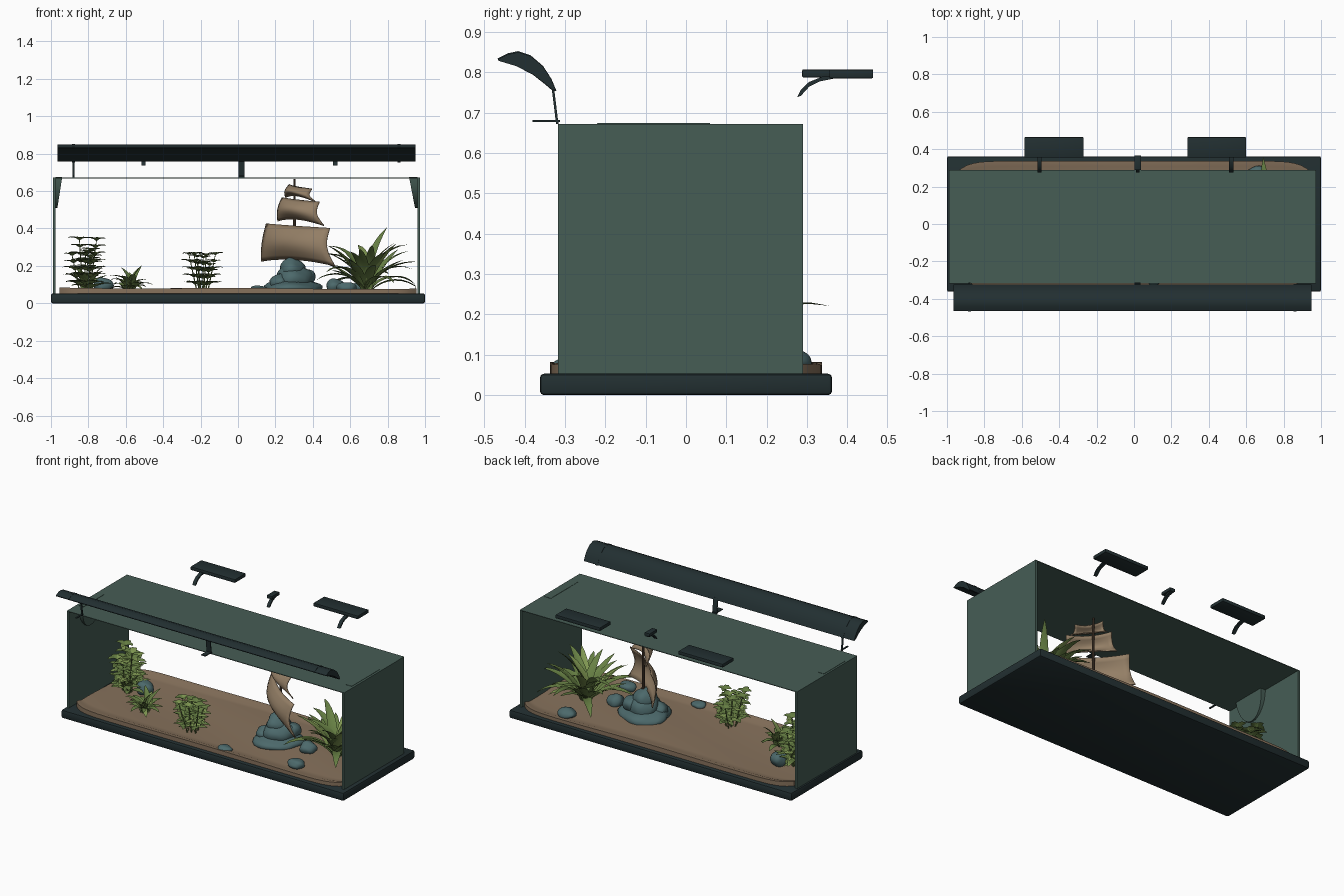
import bpy, bmesh, math, random
from mathutils import Vector, Matrix

if "Cube" in bpy.data.objects:
    bpy.data.objects.remove(bpy.data.objects["Cube"])
random.seed(4)


def material(name, rgb):
    m = bpy.data.materials.new(name)
    lin = [(c / 255 / 12.92) if c < 11 else ((c / 255 + 0.055) / 1.055) ** 2.4 for c in rgb]
    m.diffuse_color = (*lin, 1)
    m.use_nodes = True
    m.node_tree.nodes["Principled BSDF"].inputs["Base Color"].default_value = m.diffuse_color
    return m


FRAME = material("dark frame", (34, 47, 49))
GLASS = material("green glass", (70, 93, 85))
ROCK = material("teal rock", (76, 105, 107))
SAND = material("sand", (135, 114, 92))
SAIL = material("sail cloth", (148, 127, 102))
WOOD = material("dark wood", (82, 66, 52))
LEAF = material("leaf green", (103, 128, 68))
LEAF2 = material("light leaf", (128, 152, 82))


def finish(name, bm, mats, angle=35):
    me = bpy.data.meshes.new(name)
    bm.to_mesh(me)
    bm.free()
    ob = bpy.data.objects.new(name, me)
    bpy.context.collection.objects.link(ob)
    for m in (mats if isinstance(mats, list) else [mats]):
        me.materials.append(m)
    for p in me.polygons:
        p.use_smooth = True
    me.set_sharp_from_angle(angle=math.radians(angle))
    return ob


def box(name, x, y, z, mat, bevel=0):
    bm = bmesh.new()
    c = Vector((sum(x) / 2, sum(y) / 2, sum(z) / 2))
    bmesh.ops.create_cube(bm, size=1, matrix=Matrix.Translation(c) @ Matrix.Diagonal(
        (x[1] - x[0], y[1] - y[0], z[1] - z[0], 1)))
    if bevel:
        bmesh.ops.bevel(bm, geom=bm.edges[:], offset=bevel, segments=2, profile=0.5, affect='EDGES')
    return finish(name, bm, mat)


def prism(name, profile, x0, x1, mat):
    """Extrude a (y, z) outline along x."""
    bm = bmesh.new()
    f = bm.faces.new([bm.verts.new((x0, y, z)) for y, z in profile])
    r = bmesh.ops.extrude_face_region(bm, geom=[f])
    vs = [v for v in r["geom"] if isinstance(v, bmesh.types.BMVert)]
    bmesh.ops.translate(bm, verts=vs, vec=(x1 - x0, 0, 0))
    bmesh.ops.recalc_face_normals(bm, faces=bm.faces[:])
    return finish(name, bm, mat)


# tank: base, two end panes and lid (front and back are open)
box("base", (-1, 1), (-0.362, 0.362), (0, 0.053), FRAME, 0.01)
box("left_pane", (-0.99, -0.976), (-0.317, 0.29), (0.05, 0.67), GLASS)
box("right_pane", (0.959, 0.974), (-0.317, 0.29), (0.05, 0.67), GLASS)
box("lid", (-0.99, 0.974), (-0.317, 0.29), (0.668, 0.672), GLASS)


# sand bed with soft dunes and a raised rim
def sand_z(x, y):
    rim = min(max((abs(y) - 0.285) / 0.03, 0), 1)
    return (0.066 + 0.005 * math.sin(4 * x + 1) + 0.004 * math.sin(9 * y + 3 * x)
            + 0.007 * x * x + 0.012 * rim)


bm = bmesh.new()
us = [-1] + [i / 30 - 1 for i in range(61)] + [1]
vs = [-1] + [j / 12 - 1 for j in range(25)] + [1]
grid = []
for i, u in enumerate(us):
    row = []
    for j, v in enumerate(vs):
        edge = i in (0, len(us) - 1) or j in (0, len(vs) - 1)
        x, y = 0.955 * u, 0.337 * v * (1 - 0.2 * abs(u) ** 16)
        row.append(bm.verts.new((x, y, 0.045 if edge else sand_z(x, 0.337 * v))))
    grid.append(row)
for i in range(len(us) - 1):
    for j in range(len(vs) - 1):
        bm.faces.new((grid[i][j], grid[i + 1][j], grid[i + 1][j + 1], grid[i][j + 1]))
finish("sand_bed", bm, SAND, 60)


# rocks: lumpy flattened spheres
def rocks(name, lumps):
    bm = bmesh.new()
    for x, y, z, rx, ry, rz in lumps:
        r = bmesh.ops.create_icosphere(bm, subdivisions=3, radius=1)
        for v in r["verts"]:
            p = v.co
            k = 1 + 0.07 * math.sin(4 * p.x + 30 * x) + 0.06 * math.sin(5 * p.y + 3 * p.z + 20 * y)
            v.co = Vector((x + rx * p.x * k, y + ry * p.y * k, z + rz * p.z * k))
    return finish(name, bm, ROCK, 60)


rocks("rock_mound", [(0.29, 0, 0.08, 0.16, 0.15, 0.05), (0.30, 0, 0.13, 0.10, 0.10, 0.075),
                     (0.29, 0, 0.18, 0.07, 0.075, 0.06), (0.36, 0.03, 0.14, 0.05, 0.06, 0.045),
                     (0.22, -0.04, 0.11, 0.05, 0.06, 0.045)])
rocks("pebbles", [(0.58, -0.24, 0.085, 0.05, 0.045, 0.03), (0.11, -0.29, 0.075, 0.045, 0.04, 0.02),
                  (0.66, 0.26, 0.085, 0.06, 0.05, 0.03), (0.52, -0.03, 0.09, 0.05, 0.05, 0.04),
                  (-0.72, 0.09, 0.095, 0.05, 0.05, 0.045)])

# wreck: mast and three billowing sails set at an angle to the tank
bm = bmesh.new()
bmesh.ops.create_cone(bm, cap_ends=True, segments=10, radius1=0.01, radius2=0.006, depth=0.45,
                      matrix=Matrix.Translation((0.302, 0, 0.44)))
finish("mast", bm, WOOD)
side, out = Vector((0.775, -0.632, 0)), Vector((-0.632, -0.775, 0))


def sail(name, z0, z1, w_low, w_top, cx):
    bm = bmesh.new()
    n, m, g = 12, 8, []
    for j in range(m + 1):
        t = j / m
        w = w_low + (w_top - w_low) * t - 0.05 * w_low * math.sin(math.pi * t)
        g.append([])
        for i in range(n + 1):
            s = i / n * 2 - 1
            p = Vector((cx, 0, z0 + (z1 - z0) * t + 0.022 * (1 - s * s) * (1 - t) - 0.012 * s))
            p += side * (s * w / 2) + out * (0.05 * math.sin(math.pi * t) * (1 - 0.4 * s * s)
                                             + 0.03 * (1 - s * s))
            g[-1].append(bm.verts.new(p))
    for j in range(m):
        for i in range(n):
            bm.faces.new((g[j][i], g[j][i + 1], g[j + 1][i + 1], g[j + 1][i]))
    ob = finish(name, bm, SAIL, 60)
    ob.modifiers.new("thickness", 'SOLIDIFY').thickness = 0.006


sail("lower_sail", 0.21, 0.415, 0.51, 0.44, 0.32)
sail("middle_sail", 0.425, 0.555, 0.32, 0.26, 0.335)
sail("top_sail", 0.55, 0.625, 0.21, 0.16, 0.335)


# plants: folded blades that arch over
def blade(bm, base, azim, elev, droop, length, width, mat=0, segs=6):
    h = Vector((math.cos(azim), math.sin(azim), 0))
    s = Vector((-h.y, h.x, 0))
    p, prev = Vector(base), None
    for i in range(segs + 1):
        t = i / segs
        e = elev - droop * t
        w = width * (0.15 + 0.85 * math.sin(math.pi * min(1, 0.08 + 0.92 * t) ** 0.9)) / 2
        w = max(w * (1 if t < 1 else 0.1), 0.001)
        up = Vector((0, 0, 1)) * math.cos(e) - h * math.sin(e)
        row = []
        for a, lift in ((-1, 0.3), (0, 0), (1, 0.3)):
            q = p + s * (w * a) + up * (w * lift)
            q.x = min(max(q.x, -0.965), 0.95)
            row.append(bm.verts.new(q))
        if prev:
            for k in (0, 1):
                f = bm.faces.new((prev[k], prev[k + 1], row[k + 1], row[k]))
                f.material_index = mat
        prev = row
        p = p + (h * math.cos(e) + Vector((0, 0, 1)) * math.sin(e)) * (length / segs)


def rosette(name, x, y, n, length, width):
    bm = bmesh.new()
    for i in range(n):
        k = (i + 0.5) / n
        blade(bm, (x + random.uniform(-.02, .02), y + random.uniform(-.02, .02), 0.06),
              i * 2.4, 1.45 - 0.75 * k, 0.5 + 1.1 * random.random(),
              length * random.uniform(0.75, 1.05) * (1 - 0.15 * k), width, 1 if i % 6 == 0 else 0, 8)
    finish(name, bm, [LEAF, LEAF2], 60)


def stem_plant(name, x, y, stems, height, spread, leaf, width):
    bm = bmesh.new()
    for i in range(stems):
        a = i * 2.4
        r = spread * math.sqrt((i + 0.3) / stems)
        foot = Vector((x + 0.4 * r * math.cos(a), y + 0.4 * r * math.sin(a), 0.06))
        tip = Vector((x + r * math.cos(a), y + r * math.sin(a), 0.06 + height * random.uniform(0.6, 1)))
        d = tip - foot
        rot = d.to_track_quat('Z', 'Y').to_matrix().to_4x4()
        bmesh.ops.create_cone(bm, segments=5, radius1=0.004, radius2=0.002, depth=d.length,
                              matrix=Matrix.Translation((foot + tip) / 2) @ rot)
        levels = max(3, int(d.length / 0.036))
        for j in range(1, levels + 1):
            for k in range(4):
                size = leaf * random.uniform(0.75, 1.1) * (1.1 - 0.4 * j / levels)
                blade(bm, foot + d * (j / levels), j * 0.8 + k * math.pi / 2 + a, 0.5, 0.8,
                      size, width, 1 if k == j % 5 else 0, 4)
    finish(name, bm, [LEAF, LEAF2], 60)


rosette("sword_plant", 0.69, 0.02, 36, 0.40, 0.055)
rosette("short_plant", -0.58, -0.12, 20, 0.17, 0.04)
rosette("tall_plant_base", -0.81, 0.05, 14, 0.17, 0.05)
stem_plant("tall_plant", -0.82, 0.05, 6, 0.31, 0.08, 0.09, 0.042)
stem_plant("middle_plant", -0.19, -0.18, 8, 0.20, 0.10, 0.075, 0.036)

# front light hood: curved bar, straps, brackets
HOOD = [(-0.465, 0.833), (-0.44, 0.845), (-0.415, 0.85), (-0.385, 0.84), (-0.355, 0.815), (-0.335, 0.785),
        (-0.323, 0.757), (-0.332, 0.757), (-0.35, 0.772), (-0.38, 0.795), (-0.42, 0.815), (-0.463, 0.828)]
prism("light_hood", HOOD, -0.965, 0.95, FRAME)
for x in (-0.88, 0.86):
    prism("hood_strap", [(-0.39 + (y + 0.39) * 1.03, 0.81 + (z - 0.81) * 1.06) for y, z in HOOD],
          x - 0.008, x + 0.008, FRAME)
for x, w in ((-0.88, 0.005), (0.02, 0.016)):
    prism("hood_leg", [(-0.334, 0.77), (-0.328, 0.77), (-0.316, 0.672), (-0.322, 0.672)], x - w, x + w, FRAME)
    box("hood_foot", (x - w, x + w), (-0.38, -0.312), (0.677, 0.682), FRAME)

# rear lamps on curved arms, with a small clip between them
ARM = [(0.275, 0.738), (0.285, 0.757), (0.305, 0.776), (0.34, 0.79), (0.365, 0.79), (0.365, 0.784),
       (0.33, 0.777), (0.305, 0.764), (0.285, 0.742)]
for x0, x1, arm in ((-0.585, -0.27, -0.505), (0.285, 0.6, 0.52)):
    box("rear_lamp", (x0, x1), (0.355, 0.464), (0.785, 0.807), FRAME, 0.003)
    prism("lamp_arm", ARM, arm - 0.011, arm + 0.011, FRAME)
box("rear_clip", (0.002, 0.038), (0.288, 0.366), (0.787, 0.807), FRAME, 0.003)
prism("clip_arm", ARM, 0.01, 0.03, FRAME)

# half-round filters hung inside each end pane
for x0, x1, yc, r in ((-0.977, -0.94, -0.11, 0.11), (0.915, 0.96, -0.08, 0.14)):
    arc = [(yc + r * math.cos(math.pi * i / 14), 0.674 - 0.165 * math.sin(math.pi * i / 14)) for i in range(15)]
    ob = prism("end_filter", arc, x0, x1, GLASS)
    inner = x1 if x0 < 0 else x0
    wall = x0 if x0 < 0 else x1
    for v in ob.data.vertices:  # taper towards the pane lower down
        if abs(v.co.x - inner) < 1e-4:
            v.co.x += (wall - inner) * 0.7 * (0.674 - v.co.z) / 0.165
